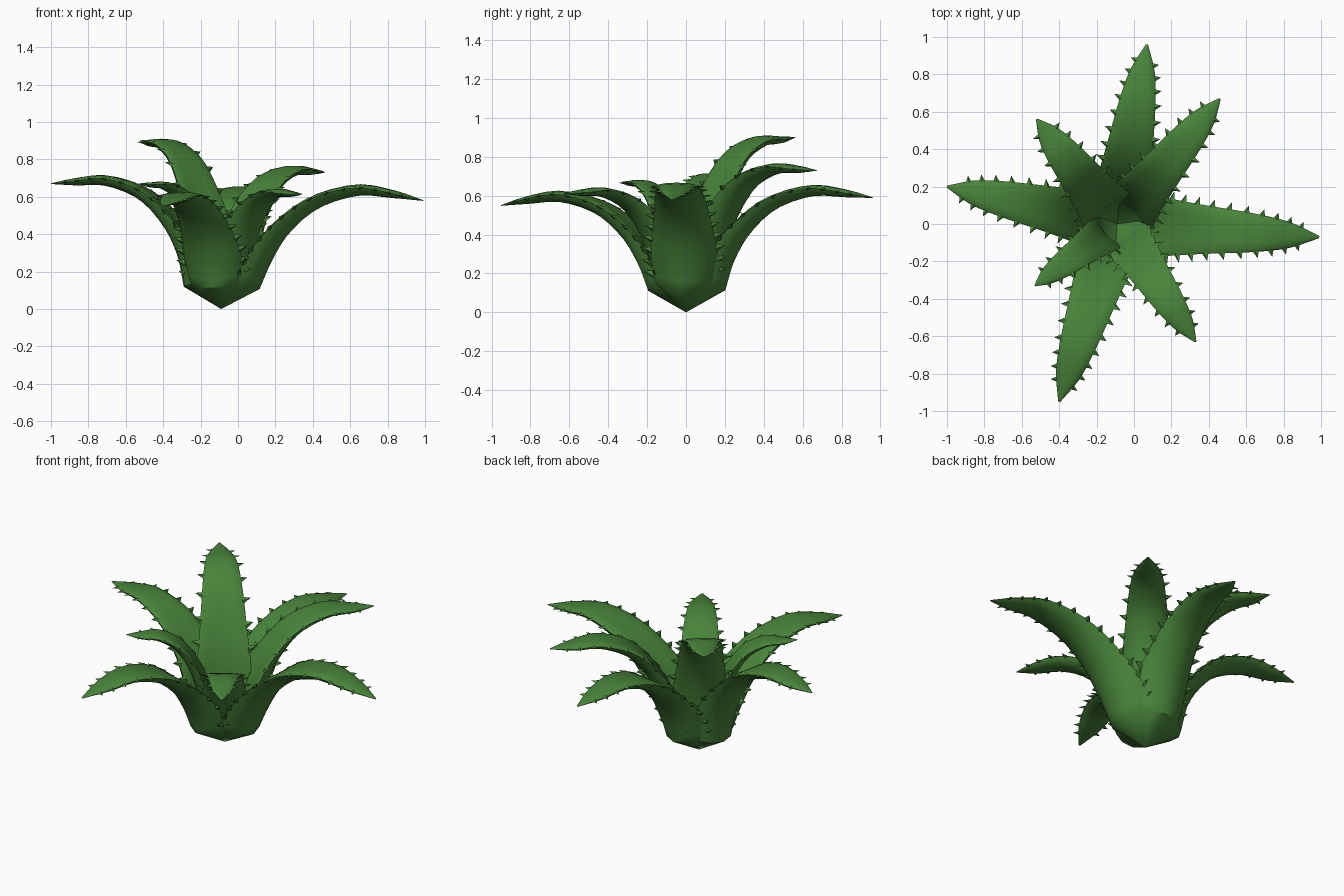
import bpy, bmesh, math
from mathutils import Vector

if "Cube" in bpy.data.objects:
    bpy.data.objects.remove(bpy.data.objects["Cube"])

green = bpy.data.materials.new("leaf green")
green.diffuse_color = (0.065, 0.23, 0.042, 1)
green.use_nodes = True
green.node_tree.nodes["Principled BSDF"].inputs["Base Color"].default_value = green.diffuse_color

CENTRE = Vector((-0.09, 0, 0))
RINGS, HALF = 20, 6          # rings along a leaf, steps across each face


def catmull(pts, t):
    """Smooth curve through pts, t in 0..1."""
    n = len(pts) - 1
    i = min(int(t * n), n - 1)
    u = t * n - i
    p1, p2 = pts[i], pts[i + 1]
    p0 = pts[i - 1] if i > 0 else 2 * p1 - p2
    p3 = pts[i + 2] if i + 2 <= n else 2 * p2 - p1
    return 0.5 * (2 * p1 + (p2 - p0) * u + (2 * p0 - 5 * p1 + 4 * p2 - p3) * u * u
                  + (3 * p1 - p0 - 3 * p2 + p3) * u ** 3)


def make_leaf(name, tip, peak, base_r, scale):
    tip = Vector(tip)
    flat = Vector((tip.x, tip.y, 0)) - CENTRE
    R, out = flat.length, flat.normalized()
    side = Vector((-out.y, out.x, 0))
    k = tip.z / peak
    path = [Vector((r * R, z * peak)) for r, z in
            [(0, .18), (.2, .45), (.3, .69), (.46, .9), (.67, 1), (.85, .6 + .4 * k), (1, k)]]
    path[0] = Vector((base_r, 0.13))
    widths = [Vector((w * scale, 0)) for w in (.16, .172, .15, .128, .104, .07, .006)]

    def frame(t):
        p = catmull(path, t)
        d = (catmull(path, min(t + .01, 1)) - catmull(path, max(t - .01, 0))).normalized()
        w = max(catmull(widths, t).x, .004)
        pos = CENTRE + out * p.x + Vector((0, 0, p.y))
        along = out * d.x + Vector((0, 0, d.y))
        up = out * -d.y + Vector((0, 0, d.x))
        return pos, along, up, w

    def curl(t, w):                       # edges fold inward near the base only
        return w * 0.42 * (1 - t) ** 1.6

    # blade: cupped at the base, lens-shaped towards the tip
    bm = bmesh.new()
    root = bm.verts.new(CENTRE)
    rings = []
    for i in range(RINGS):
        t = i / (RINGS - 1)
        pos, along, up, w = frame(t)
        ring = []
        for j in range(2 * HALF):
            a = math.pi * j / HALF
            x, s = math.cos(a), math.sin(a)
            h = s * w * (0.12 + 0.2 * t if s > 0 else 0.38 - 0.06 * t) + curl(t, w) * x * x
            ring.append(bm.verts.new(pos + side * (x * w) + up * h))
        rings.append(ring)
    n = 2 * HALF
    for a, b in zip(rings, rings[1:]):
        for j in range(n):
            bm.faces.new((a[j], a[(j + 1) % n], b[(j + 1) % n], b[j]))
    for j in range(n):
        bm.faces.new((root, rings[0][(j + 1) % n], rings[0][j]))
    bm.faces.new(rings[-1])

    # thorns along both edges, largest at the base
    count = max(8, round(R * 13))
    for sgn in (-1, 1):
        for i in range(count):
            t = 0.04 + 0.9 * (i + (0.25 if sgn > 0 else 0)) / count
            pos, along, up, w = frame(t)
            size = 0.058 * (1 - 0.45 * t) * (0.6 + 0.4 * scale)
            edge = pos + side * (sgn * (w - .008)) + up * curl(t, w)
            base = [bm.verts.new(edge + o) for o in
                    (along * -size * .5, up * size * .25, along * size * .5, up * -size * .25)]
            apex = bm.verts.new(edge + side * (sgn * size) + along * size * .4)
            for j in range(4):
                bm.faces.new((base[j], base[(j + 1) % 4], apex))
            bm.faces.new(base)
    bmesh.ops.recalc_face_normals(bm, faces=bm.faces)

    me = bpy.data.meshes.new(name)
    bm.to_mesh(me)
    bm.free()
    me.materials.append(green)
    ob = bpy.data.objects.new(name, me)
    bpy.context.collection.objects.link(ob)
    bpy.context.view_layer.objects.active = ob
    ob.select_set(True)
    bpy.ops.object.shade_smooth_by_angle(angle=math.radians(40))
    ob.select_set(False)


# name, tip, peak height of centre line, radius of base, width scale
LEAVES = [
    ("outer_leaf_right", (0.99, -0.07, 0.58), 0.64, 0.15, 1.0),
    ("outer_leaf_back", (0.07, 0.96, 0.59), 0.63, 0.15, 0.95),
    ("outer_leaf_left", (-1.0, 0.20, 0.67), 0.69, 0.15, 0.92),
    ("outer_leaf_front", (-0.40, -0.95, 0.55), 0.60, 0.15, 0.95),
    ("inner_leaf_back_right", (0.46, 0.67, 0.73), 0.74, 0.12, 0.88),
    ("inner_leaf_back_left", (-0.52, 0.56, 0.90), 0.88, 0.11, 0.88),
    ("inner_leaf_front_left", (-0.53, -0.33, 0.67), 0.66, 0.09, 0.65),
    ("inner_leaf_front_right", (0.33, -0.63, 0.61), 0.62, 0.10, 0.78),
]
for leaf in LEAVES:
    make_leaf(*leaf)
